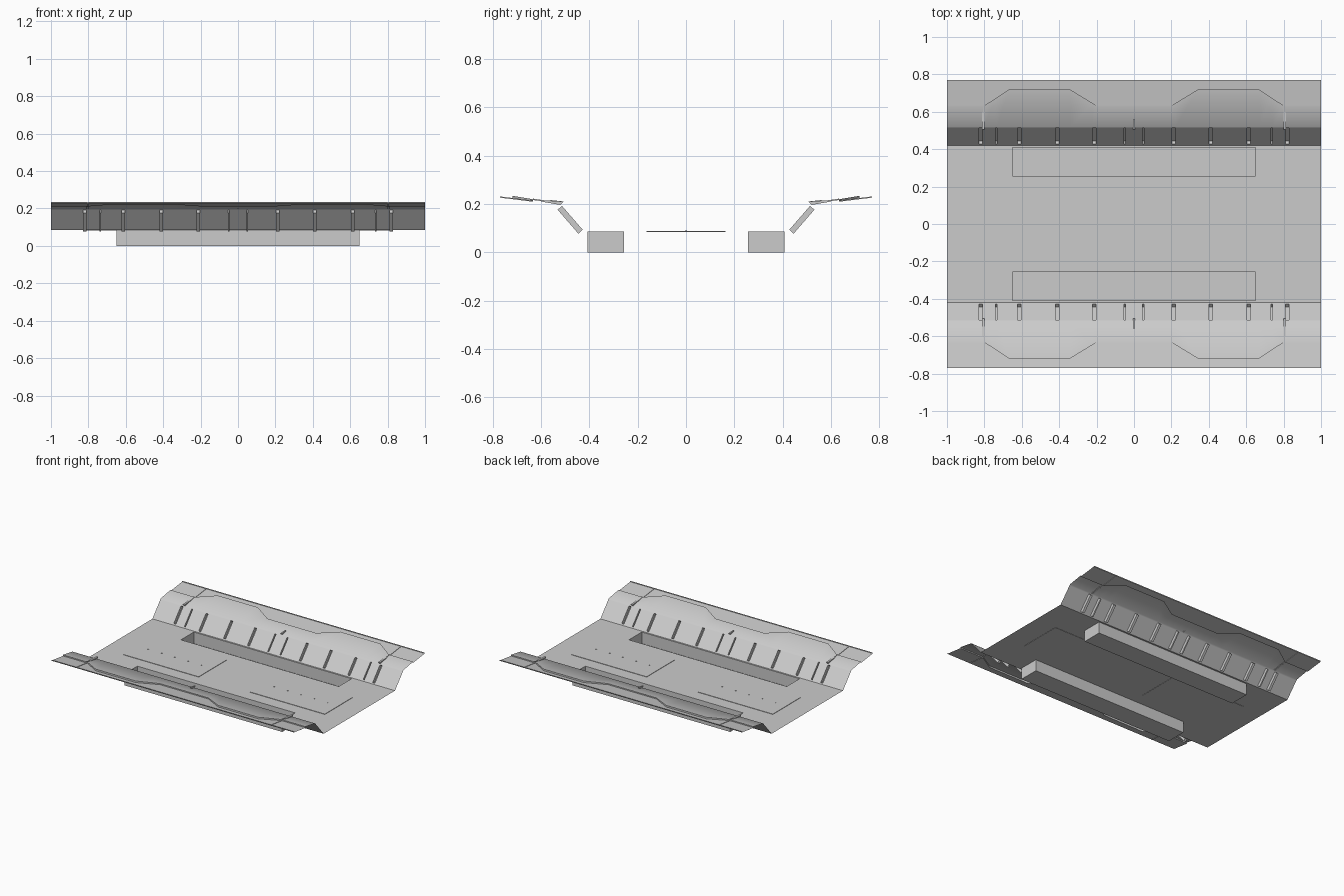
import bpy, bmesh, math
from mathutils import Vector

if "Cube" in bpy.data.objects:
    bpy.data.objects.remove(bpy.data.objects["Cube"])


def finish(name, bm, mirror=False, smooth=False):
    bmesh.ops.recalc_face_normals(bm, faces=bm.faces)
    me = bpy.data.meshes.new(name)
    bm.to_mesh(me)
    bm.free()
    ob = bpy.data.objects.new(name, me)
    bpy.context.collection.objects.link(ob)
    if mirror:
        m = ob.modifiers.new("mirror", "MIRROR")
        m.use_axis = (False, True, False)
        m.use_mirror_merge = False
    if smooth:
        bpy.ops.object.select_all(action='DESELECT')
        ob.select_set(True)
        bpy.context.view_layer.objects.active = ob
        bpy.ops.object.shade_smooth_by_angle(angle=math.radians(44))
    return ob


def sheet(columns, pockets, offset):
    """Quad sheet from columns of points; pocket cells are pushed by offset."""
    bm = bmesh.new()
    grid = [[bm.verts.new(p) for p in col] for col in columns]
    for i in range(len(grid) - 1):
        for j in range(len(grid[0]) - 1):
            q = [grid[i][j], grid[i + 1][j], grid[i + 1][j + 1], grid[i][j + 1]]
            if (i, j) in pockets:
                low = [bm.verts.new(v.co + Vector(offset)) for v in q]
                bm.faces.new(low)
                for k in range(4):
                    n = (k + 1) % 4
                    bm.faces.new((q[k], q[n], low[n], low[k]))
            else:
                bm.faces.new(q)
    return bm


def prism(bm, x0, x1, poly):
    """Extrude a (y, z) polygon between two x positions."""
    a = [bm.verts.new((x0, y, z)) for y, z in poly]
    b = [bm.verts.new((x1, y, z)) for y, z in poly]
    bm.faces.new(a)
    bm.faces.new(b[::-1])
    for k in range(len(a)):
        n = (k + 1) % len(a)
        bm.faces.new((a[k], b[k], b[n], a[n]))


FLOOR = 0.085

# Floor with two long sunken trenches
cols = [[(x, y, FLOOR) for y in (-.42, -.408, -.257, .257, .408, .42)]
        for x in (-1, -.65, .65, 1)]
finish("floor", sheet(cols, {(1, 1), (1, 3)}, (0, 0, -FLOOR)))

# Side wall with recessed slots, stepped wavy wing and outer lip
edge = [(-1, .633), (-.8, .633), (-.67, .718), (-.34, .718), (-.2, .633),
        (.2, .633), (.34, .718), (.67, .718), (.8, .633), (1, .633)]


def edge_y(x):
    for (xa, ya), (xb, yb) in zip(edge, edge[1:]):
        if x <= xb:
            return ya + (yb - ya) * (x - xa) / (xb - xa)
    return edge[-1][1]


slots = [(s * x, w) for s in (-1, 1) for x, w in
         ((.82, .018), (.614, .018), (.41, .018), (.213, .018), (.737, .009), (.05, .009))]
xs = sorted({x for x, _ in edge} | {c + s * w / 2 for c, w in slots for s in (-1, 1)})
cols = []
for x in xs:
    e = edge_y(x)
    knee = (.52, .2)
    wall = [(.42 + .1 * t, FLOOR + .115 * t) for t in (0, .07, .93, 1)]
    outer = lambda y: .211 + (y - .633) * .125
    prof = wall + [(e, knee[1] + (e - knee[0]) * .17), (e, outer(e)),
                   (.77, outer(.77)), (.77, .235)]
    cols.append([(x, y, z) for y, z in prof])
pockets = {(xs.index(c - w / 2), 1) for c, w in slots}
finish("side_wall", sheet(cols, pockets, (0, .018, -.016)), mirror=True, smooth=True)

# Seam brackets at the wall shoulder and seam strips across the wing
bm = bmesh.new()
for x, w, y1 in ((-.805, .014, .6), (0, .01, .56), (.805, .014, .6)):
    prism(bm, x - w / 2, x + w / 2, [(.506, .21), (.52, .196), (y1, .21), (y1, .216)])
for x in (-.803, .803):
    prism(bm, x - .003, x + .003, [(.6, .212), (.633, .216), (.633, .222), (.6, .217)])
    prism(bm, x - .003, x + .003, [(.633, .209), (.77, .226), (.77, .231), (.633, .214)])
finish("shoulder_brackets", bm, mirror=True)

# Thin floor hatches
bm = bmesh.new()
for x0, x1 in ((-.83, -.21), (.21, .83)):
    prism(bm, x0, x1, [(-.163, FLOOR - .002), (.163, FLOOR - .002),
                       (.163, FLOOR + .003), (-.163, FLOOR + .003)])
finish("floor_hatches", bm)

# Rivets along each hatch
bm = bmesh.new()
for c in (-.52, .52):
    for k in range(-2, 3):
        r = bmesh.ops.create_cone(bm, cap_ends=True, segments=8, radius1=.005,
                                  radius2=.005, depth=.003)
        bmesh.ops.translate(bm, verts=r["verts"], vec=(c + k * .11, 0, FLOOR + .004))
finish("hatch_rivets", bm)
